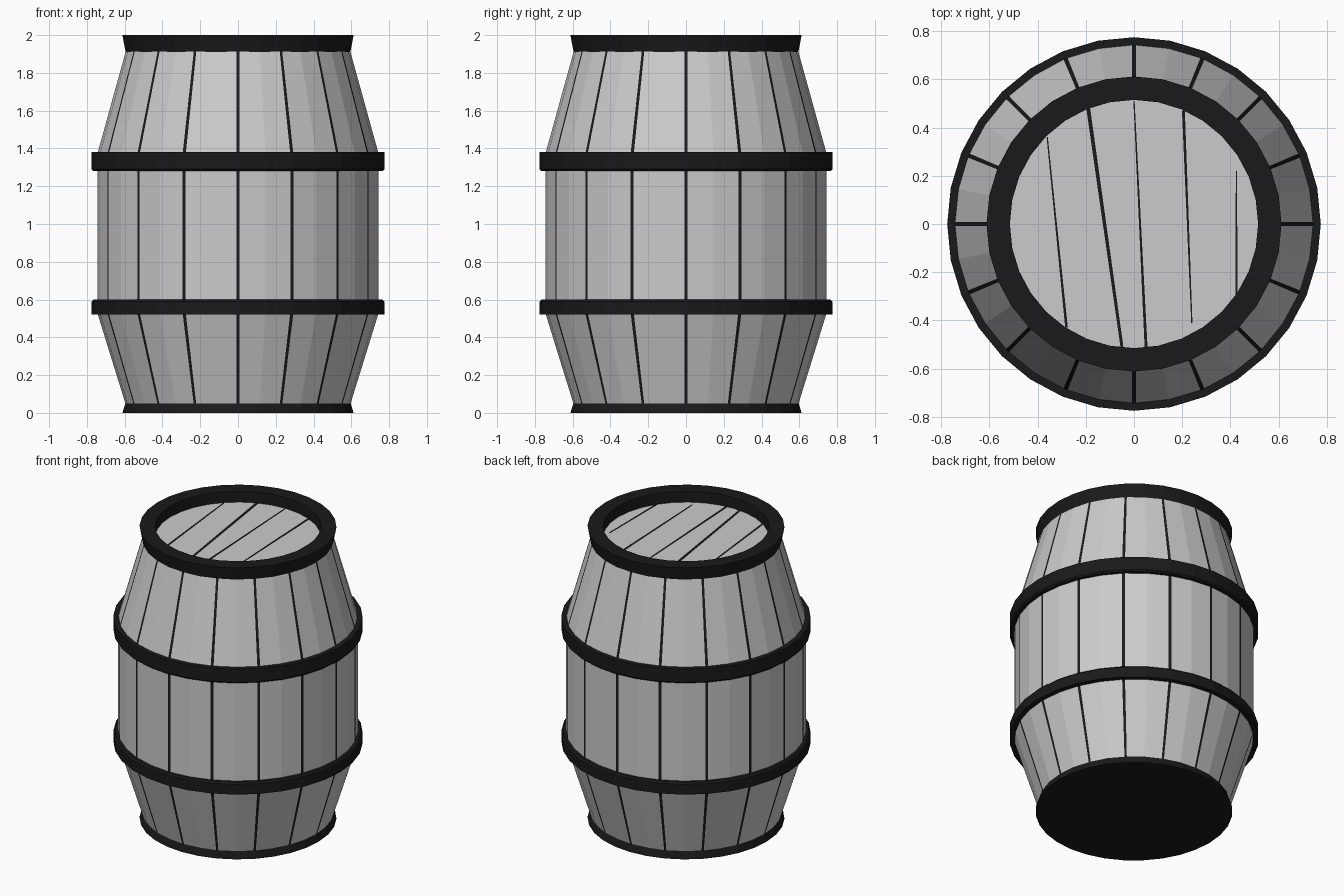
import bpy, bmesh, math
from mathutils import Vector

if "Cube" in bpy.data.objects:
    bpy.data.objects.remove(bpy.data.objects["Cube"])

SIDES, PLANKS = 32, 16


def material(name, v):
    m = bpy.data.materials.new(name)
    m.diffuse_color = (v, v, v, 1)
    m.use_nodes = True
    m.node_tree.nodes["Principled BSDF"].inputs["Base Color"].default_value = m.diffuse_color
    return m


WOOD = material("grey_wood", 0.8)
DARK = material("dark_iron", 0.01)


def finish(name, bm, mats):
    bmesh.ops.recalc_face_normals(bm, faces=bm.faces)
    me = bpy.data.meshes.new(name)
    bm.to_mesh(me)
    bm.free()
    for m in mats:
        me.materials.append(m)
    ob = bpy.data.objects.new(name, me)
    bpy.context.collection.objects.link(ob)
    return ob


def ring_verts(bm, angles, r, z):
    return [bm.verts.new((r * math.cos(a), r * math.sin(a), z)) for a in angles]


EVEN = [2 * math.pi * i / SIDES for i in range(SIDES)]


def lathe(name, profile, mat, closed=True):
    """Revolve a (radius, z) profile; an open profile gets flat end caps."""
    bm = bmesh.new()
    rings = [ring_verts(bm, EVEN, r, z) for r, z in profile]
    pairs = list(zip(rings, rings[1:]))
    if closed:
        pairs.append((rings[-1], rings[0]))
    for lo, hi in pairs:
        for i in range(SIDES):
            j = (i + 1) % SIDES
            bm.faces.new((lo[i], lo[j], hi[j], hi[i]))
    if not closed:
        bm.faces.new(rings[0])
        bm.faces.new(rings[-1])
    return finish(name, bm, [mat])


# Barrel staves: two facets per plank, narrow dark seams between planks
bm = bmesh.new()
step = 2 * math.pi / PLANKS
seam = 0.012
angles = []
for k in range(PLANKS):
    angles += [k * step - seam, k * step + seam, (k + 0.5) * step]
profile = [(0.59, 0.03), (0.745, 0.53), (0.745, 1.37), (0.59, 1.93)]
rings = [ring_verts(bm, angles, r, z) for r, z in profile]
n = len(angles)
for lo, hi in zip(rings, rings[1:]):
    for i in range(n):
        j = (i + 1) % n
        f = bm.faces.new((lo[i], lo[j], hi[j], hi[i]))
        f.material_index = 1 if i % 3 == 0 else 0
finish("staves", bm, [WOOD, DARK])

# Iron hoops and rims
lathe("upper_hoop", [(0.735, 1.28), (0.765, 1.28), (0.775, 1.29),
                     (0.775, 1.38), (0.735, 1.38)], DARK)
lathe("lower_hoop", [(0.735, 0.52), (0.775, 0.52), (0.775, 0.59),
                     (0.765, 0.60), (0.735, 0.60)], DARK)
lathe("top_rim", [(0.515, 1.91), (0.595, 1.91), (0.612, 2.0), (0.515, 2.0)], DARK)
lathe("bottom_base", [(0.612, 0.0), (0.595, 0.055)], DARK, closed=False)

# Recessed lid
LID_Z = 1.925
lathe("lid", [(0.53, LID_Z - 0.012), (0.53, LID_Z)], WOOD, closed=False)

# Uneven dark seams across the lid: start, end, start width, end width
bm = bmesh.new()
for a, b, wa, wb in [((-0.36, 0.36), (-0.28, -0.43), 0.005, 0.011),
                     ((-0.19, 0.48), (-0.05, -0.51), 0.016, 0.012),
                     ((0.00, 0.51), (0.05, -0.51), 0.005, 0.012),
                     ((0.205, 0.47), (0.24, -0.41), 0.012, 0.005),
                     ((0.425, 0.22), (0.425, -0.30), 0.005, 0.009)]:
    a, b = Vector(a), Vector(b)
    d = (b - a).normalized()
    side = Vector((-d.y, d.x)) / 2
    corners = [a - side * wa, b - side * wb, b + side * wb, a + side * wa]
    low = [bm.verts.new((p.x, p.y, LID_Z - 0.004)) for p in corners]
    top = [bm.verts.new((p.x, p.y, LID_Z + 0.003)) for p in corners]
    bm.faces.new(top)
    bm.faces.new(low[::-1])
    for i in range(4):
        j = (i + 1) % 4
        bm.faces.new((low[i], low[j], top[j], top[i]))
finish("lid_seams", bm, [DARK])
